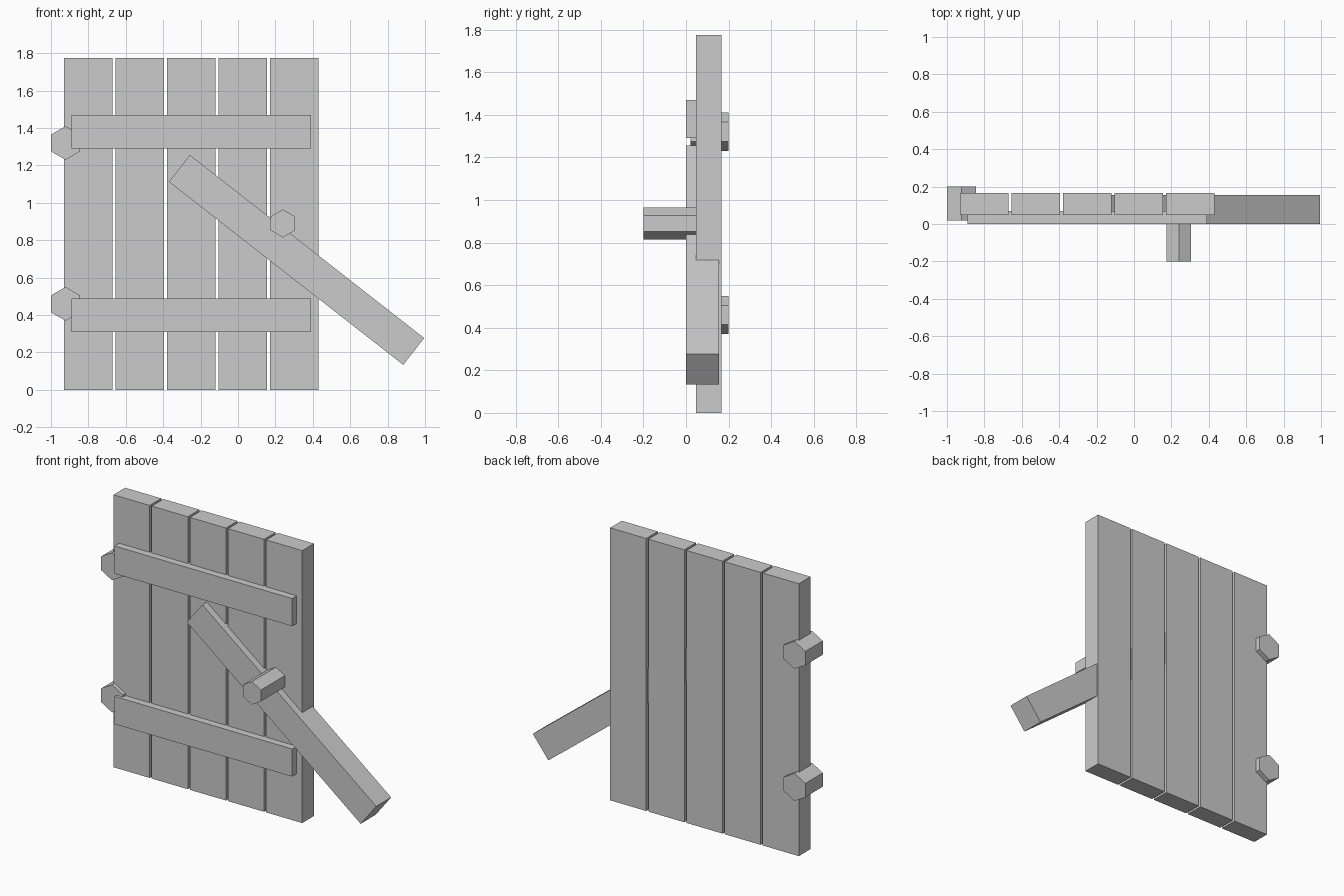
import bpy
from math import radians, pi

if "Cube" in bpy.data.objects:
    bpy.data.objects.remove(bpy.data.objects["Cube"])


def box(name, center, size, tilt=0):
    bpy.ops.mesh.primitive_cube_add(size=1, location=center, rotation=(0, radians(tilt), 0))
    o = bpy.context.object
    o.name = name
    o.scale = size
    return o


def hex_peg(name, x, z, radius, y0, y1):
    # six-sided bar lying along y, with points up and down
    bpy.ops.mesh.primitive_cylinder_add(vertices=6, radius=radius, depth=y1 - y0,
                                        location=(x, (y0 + y1) / 2, z),
                                        rotation=(pi / 2, 0, 0))
    bpy.context.object.name = name


# Upright planks with narrow gaps
for i in range(5):
    box(f"plank_{i + 1}", (-0.80 + 0.275 * i, 0.107, 0.8875), (0.26, 0.12, 1.775))

# Horizontal battens and the hinge pegs beside them
for label, batten_z, hinge_z in (("lower", 0.40, 0.46), ("upper", 1.38, 1.32)):
    box(f"{label}_batten", (-0.25, 0.035, batten_z), (1.28, 0.07, 0.18))
    hex_peg(f"{label}_hinge_peg", -0.922, hinge_z, 0.09, 0.02, 0.20)

# Tilted latch bar
box("latch_bar", (0.313, 0.078, 0.695), (1.59, 0.154, 0.182), 38)

# Handle peg sticking out of the front
hex_peg("handle_peg", 0.24, 0.89, 0.075, -0.20, 0.06)
